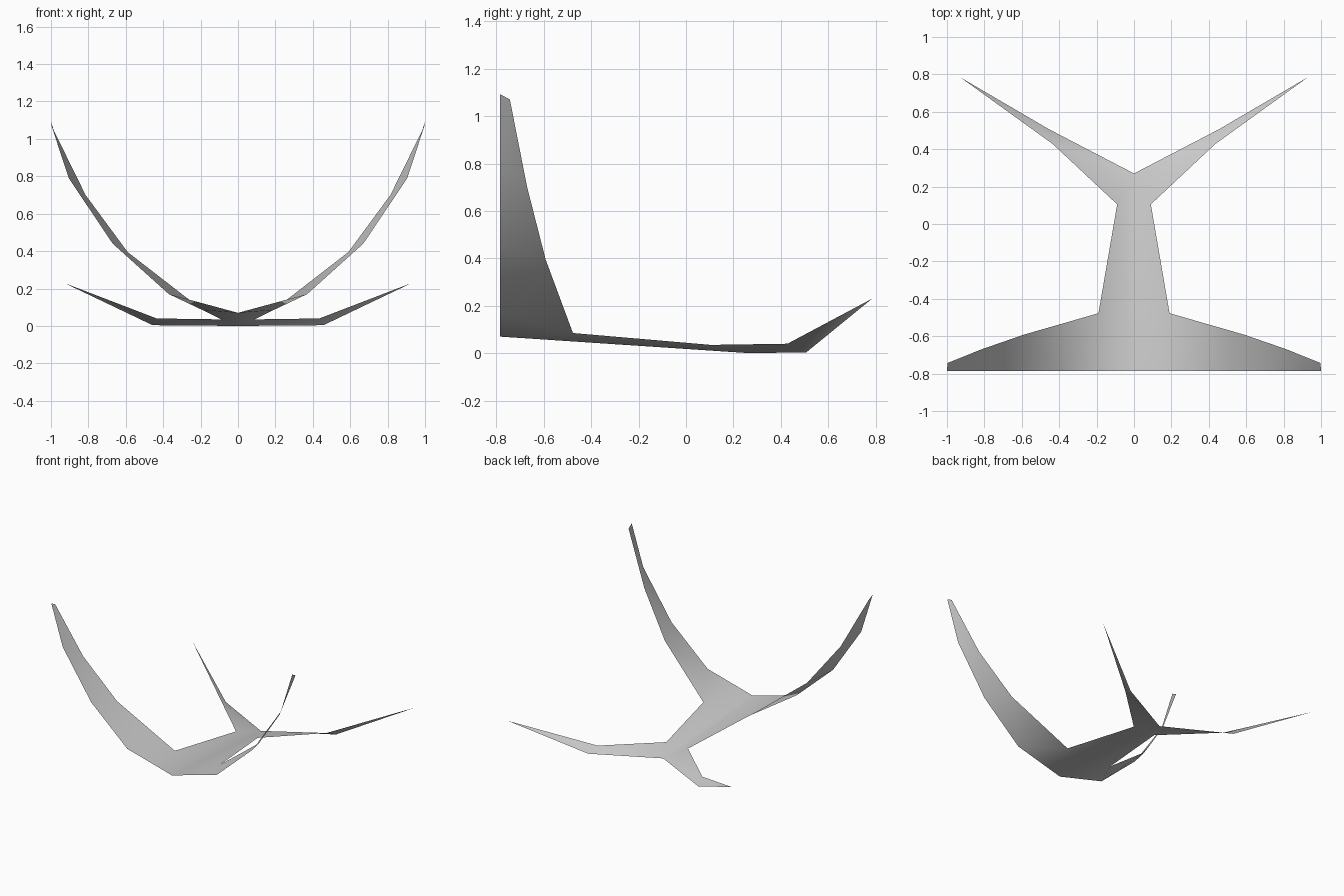
import bpy

if "Cube" in bpy.data.objects:
    bpy.data.objects.remove(bpy.data.objects["Cube"])

grey = bpy.data.materials.new("plain_grey")
grey.diffuse_color = (0.6, 0.6, 0.6, 1)
grey.use_nodes = True
grey.node_tree.nodes["Principled BSDF"].inputs["Base Color"].default_value = grey.diffuse_color

# Right half outline: centre spine, wing (front / back edge), tail prong (outer / inner edge)
spine = [(0, -0.785, 0.07), (0, 0.27, 0.0)]
wing_front = [(0.37, -0.785, 0.17), (0.67, -0.785, 0.44),
              (0.905, -0.785, 0.79), (1.0, -0.785, 1.093)]
wing_back = [(0.19, -0.477, 0.085), (0.59, -0.592, 0.395),
             (0.815, -0.67, 0.70), (0.997, -0.743, 1.07)]
prong_outer = [(0.09, 0.105, 0.035), (0.435, 0.428, 0.04)]
prong_inner = [spine[1], (0.457, 0.508, 0.004)]
tip = (0.93, 0.785, 0.23)

verts, faces = [], []


def vid(p):
    if p not in verts:
        verts.append(p)
    return verts.index(p)


def face(*pts):
    faces.append([vid(p) for p in pts])


# Body
face(spine[0], wing_front[0], wing_back[0])
face(spine[0], wing_back[0], prong_outer[0], spine[1])
# Curved wing
for i in range(3):
    face(wing_front[i], wing_front[i + 1], wing_back[i + 1], wing_back[i])
# Tail prong
face(prong_inner[0], prong_outer[0], prong_outer[1], prong_inner[1])
face(prong_inner[1], prong_outer[1], tip)

mesh = bpy.data.meshes.new("curved_sheet")
mesh.from_pydata(verts, [], faces)
mesh.materials.append(grey)
mesh.shade_smooth()
sheet = bpy.data.objects.new("curved_sheet", mesh)
bpy.context.collection.objects.link(sheet)

# Left half
mirror = sheet.modifiers.new("mirror", 'MIRROR')
mirror.use_axis[0] = True
mirror.merge_threshold = 0.001
